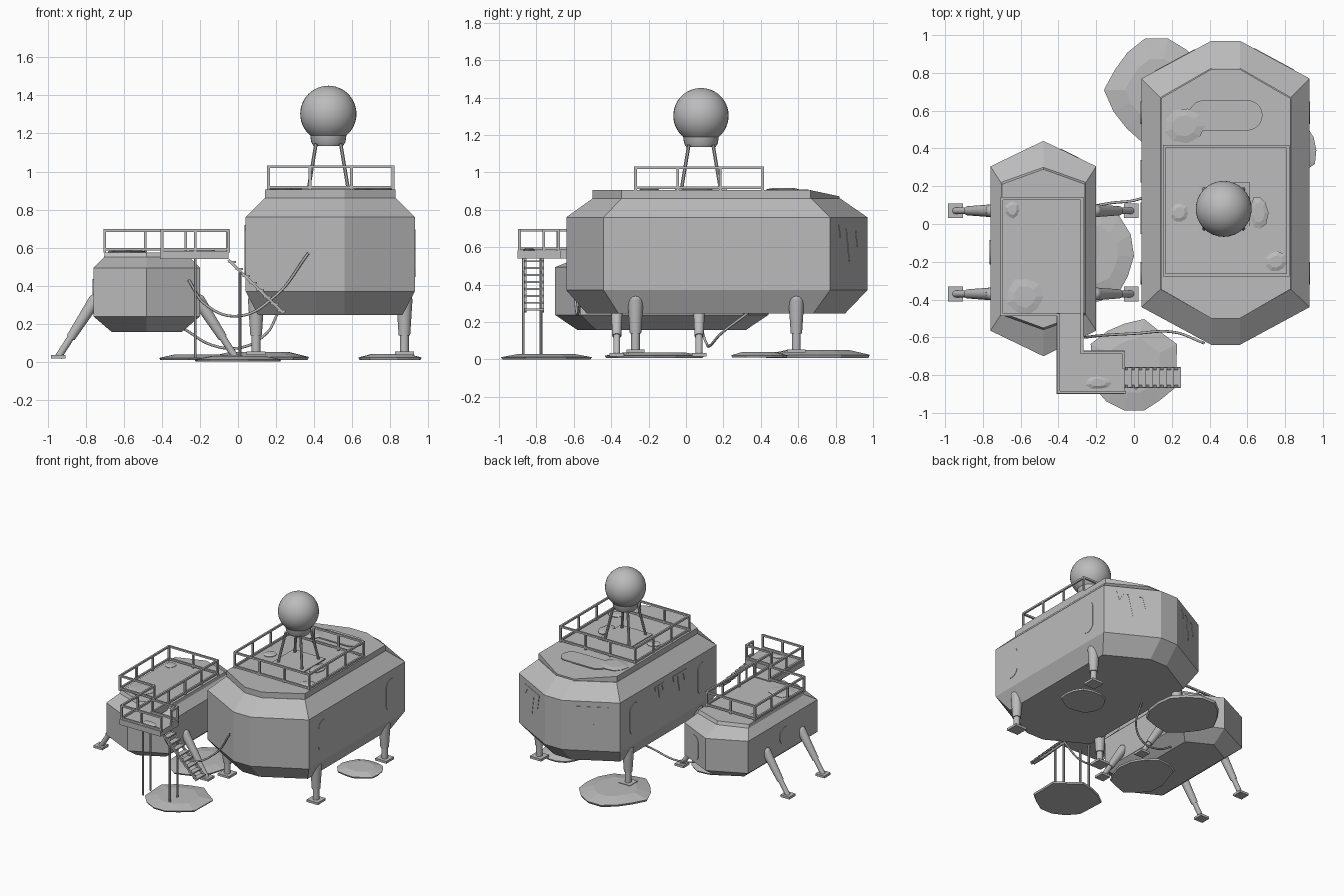
import bpy, bmesh, math, random
from mathutils import Vector, Matrix

if "Cube" in bpy.data.objects:
    bpy.data.objects.remove(bpy.data.objects["Cube"])

grey = bpy.data.materials.new("plain_grey")
grey.use_nodes = True
tint = (0.5, 0.5, 0.5, 1)
grey.diffuse_color = tint
grey.node_tree.nodes["Principled BSDF"].inputs["Base Color"].default_value = tint


def finish(name, bm, smooth=False):
    bmesh.ops.remove_doubles(bm, verts=bm.verts, dist=0.0003)
    bmesh.ops.recalc_face_normals(bm, faces=bm.faces)
    me = bpy.data.meshes.new(name)
    bm.to_mesh(me)
    bm.free()
    me.materials.append(grey)
    ob = bpy.data.objects.new(name, me)
    bpy.context.collection.objects.link(ob)
    if smooth:
        bpy.ops.object.select_all(action="DESELECT")
        ob.select_set(True)
        bpy.context.view_layer.objects.active = ob
        bpy.ops.object.shade_smooth_by_angle(angle=math.radians(35))
    return ob


def loft(name, rings, smooth=False):
    """Bridge rings of 3D points and cap both ends."""
    bm = bmesh.new()
    loops = [[bm.verts.new(p) for p in ring] for ring in rings]
    n = len(loops[0])
    for a, b in zip(loops, loops[1:]):
        for i in range(n):
            j = (i + 1) % n
            bm.faces.new((a[i], a[j], b[j], b[i]))
    bm.faces.new(loops[0][::-1])
    bm.faces.new(loops[-1])
    return finish(name, bm, smooth)


def slab(name, outline, z0, z1):
    return loft(name, [[(x, y, z) for x, y in outline] for z in (z0, z1)])


def beam(bm, a, b, r1, r2=None, sides=4):
    a, b = Vector(a), Vector(b)
    d = b - a
    m = Matrix.Translation((a + b) / 2) @ d.to_track_quat("Z", "Y").to_matrix().to_4x4()
    m = m @ Matrix.Rotation(math.pi / sides, 4, "Z")
    bmesh.ops.create_cone(bm, cap_ends=True, segments=sides, radius1=r1,
                          radius2=r1 if r2 is None else r2, depth=d.length, matrix=m)


def box(bm, centre, size):
    m = Matrix.Translation(centre) @ Matrix.Diagonal((*size, 1))
    bmesh.ops.create_cube(bm, size=1, matrix=m)


def ring(cx, hx, y0, y1, d, f, z):
    """Elongated hull outline: straight sides, pointed or blunt ends."""
    pts = [(-hx, y0 + d), (-f, y0), (f, y0), (hx, y0 + d),
           (hx, y1 - d), (f, y1), (-f, y1), (-hx, y1 - d)]
    return [(cx + x, y, z) for x, y in pts]


# Large module: hull and roof slab whose rear end slopes down
BX = 0.485
loft("large_hull", [ring(BX, 0.38, -0.53, 0.85, 0.17, 0.075, 0.245),
                    ring(BX, 0.445, -0.64, 0.97, 0.2, 0.075, 0.37),
                    ring(BX, 0.445, -0.64, 0.97, 0.2, 0.075, 0.76),
                    ring(BX, 0.345, -0.5, 0.825, 0.155, 0.075, 0.86)])
top = [(x, y, 0.905 if y < 0.7 else 0.872)
       for x, y, z in ring(BX, 0.343, -0.5, 0.82, 0.155, 0.075, 0)]
loft("large_roof", [ring(BX, 0.343, -0.5, 0.82, 0.155, 0.075, 0.855), top])

# Small module
SX = -0.48
loft("small_hull", [ring(SX, 0.185, -0.58, 0.32, 0.1, 0, 0.157),
                    ring(SX, 0.28, -0.7, 0.44, 0.135, 0, 0.238),
                    ring(SX, 0.28, -0.7, 0.44, 0.135, 0, 0.493),
                    ring(SX, 0.225, -0.56, 0.3, 0.08, 0, 0.55),
                    ring(SX, 0.22, -0.55, 0.29, 0.08, 0, 0.575)])

# Entry platform and walkway
slab("entry_platform", [(-0.41, -0.9), (-0.05, -0.9), (-0.05, -0.67), (-0.27, -0.67),
                        (-0.27, -0.47), (-0.41, -0.47)], 0.54, 0.583)


def railing(name, path, z0, z1, gap=0.22):
    bm = bmesh.new()
    for (ax, ay), (bx, by) in zip(path, path[1:]):
        for z in (z0 + 0.012, z1):
            beam(bm, (ax, ay, z), (bx, by, z), 0.01)
        n = max(1, round(math.hypot(bx - ax, by - ay) / gap))
        for i in range(n + 1):
            x, y = ax + (bx - ax) * i / n, ay + (by - ay) * i / n
            box(bm, (x, y, (z0 + z1) / 2), (0.014, 0.014, z1 - z0 + 0.012))
    finish(name, bm)


railing("roof_railing", [(0.16, -0.27), (0.815, -0.27), (0.815, 0.41),
                         (0.16, 0.41), (0.16, -0.27)], 0.905, 1.025)
railing("walkway_outer_railing", [(-0.05, -0.89), (-0.4, -0.89), (-0.4, -0.48), (-0.7, -0.48),
                                  (-0.7, 0.135), (-0.275, 0.135)], 0.58, 0.69)
railing("walkway_inner_railing", [(-0.275, 0.135), (-0.275, -0.68), (-0.055, -0.68),
                                  (-0.055, -0.76)], 0.58, 0.69)

# Stairs and platform posts
bm = bmesh.new()
for i in range(8):
    box(bm, (-0.03 + 0.037 * i, -0.812, 0.525 - 0.037 * i), (0.04, 0.105, 0.01))
for y in (-0.86, -0.765):
    beam(bm, (-0.05, y, 0.535), (0.24, y, 0.255), 0.01)
finish("stairs", bm)
bm = bmesh.new()
for y in (-0.87, -0.775):
    beam(bm, (-0.225, y, 0.02), (-0.225, y, 0.55), 0.008, sides=8)
    beam(bm, (0.01, y, 0.02), (0.01, y, 0.47), 0.008, sides=8)
finish("platform_posts", bm)

# Antenna dome turned from a profile, with its splayed stand
DX, DY = 0.475, 0.08
profile = [(0.078, 1.135), (0.09, 1.155)]
for i in range(20):
    t = math.radians(-50 + 139 * i / 19)
    profile.append((0.148 * math.cos(t), 1.303 + 0.148 * math.sin(t)))
circle = [(math.cos(a * math.tau / 32), math.sin(a * math.tau / 32)) for a in range(32)]
loft("dome", [[(DX + r * c, DY + r * s, z) for c, s in circle] for r, z in profile], True)
bm = bmesh.new()
box(bm, (DX, DY, 0.908), (0.28, 0.28, 0.008))
for sx in (-1, 1):
    for sy in (-1, 1):
        beam(bm, (DX + sx * 0.105, DY + sy * 0.105, 0.905),
             (DX + sx * 0.065, DY + sy * 0.065, 1.145), 0.01, sides=8)
finish("dome_stand", bm)


# Landing legs
def leg(name, hip, foot, r):
    hip, foot = Vector(hip), Vector(foot)
    knee = hip.lerp(foot, 0.66)
    bm = bmesh.new()
    bmesh.ops.create_uvsphere(bm, u_segments=16, v_segments=8, radius=r,
                              matrix=Matrix.Translation(hip))
    beam(bm, hip, knee, r, r * 0.72, 16)
    beam(bm, knee, foot, r * 0.55, sides=16)
    box(bm, foot, (r * 2.3, r * 2.3, 0.018))
    finish(name, bm, True)


for side, s in (("left", 1), ("right", -1)):
    for end, y, ys in (("front", -0.27, -0.37), ("rear", 0.59, 0.07)):
        leg(f"large_{end}_{side}_leg", (BX + s * 0.39, y, 0.32), (BX + s * 0.39, y, 0.045), 0.043)
        leg(f"small_{end}_{side}_leg", (SX + s * 0.275, ys, 0.32), (SX + s * 0.465, ys, 0.025), 0.034)


# Sagging cables
def cable(name, points):
    cu = bpy.data.curves.new(name, "CURVE")
    cu.dimensions = "3D"
    cu.bevel_depth = 0.007
    cu.bevel_resolution = 2
    sp = cu.splines.new("BEZIER")
    sp.bezier_points.add(len(points) - 1)
    for bp, p in zip(sp.bezier_points, points):
        bp.co = p
        bp.handle_left_type = bp.handle_right_type = "AUTO"
    cu.materials.append(grey)
    bpy.context.collection.objects.link(bpy.data.objects.new(name, cu))


cable("front_cable", [(-0.26, -0.6, 0.43), (-0.17, -0.59, 0.3), (0, -0.58, 0.24),
                      (0.19, -0.57, 0.34), (0.37, -0.63, 0.57)])
cable("rear_cable", [(-0.28, 0.08, 0.17), (-0.13, 0.11, 0.085), (0.02, 0.13, 0.075),
                     (0.14, 0.19, 0.14), (0.21, 0.34, 0.255)])


# Ground drifts and thin patches lying on the decks
def drift(name, cx, cy, rx, ry, z, h, seed, n=14):
    rnd = random.Random(seed)
    edge = []
    for i in range(n):
        a, k = i * math.tau / n, rnd.uniform(0.9, 1.06)
        edge.append((math.cos(a) * rx * k, math.sin(a) * ry * k))
    loft(name, [[(cx + x * s, cy + y * s, z + h * t) for x, y in edge]
                for s, t in ((0.97, 0), (1, 0.4), (0.6, 1))])


drift("rear_drift", 0.12, 0.71, 0.27, 0.28, 0.008, 0.042, 3)
drift("middle_drift", -0.21, -0.17, 0.21, 0.26, 0.008, 0.03, 5)
drift("front_drift", 0.0, -0.75, 0.24, 0.25, 0, 0.03, 8)
drift("side_drift", 0.8, 0.39, 0.17, 0.16, 0.01, 0.03, 11)
patches = [(0.265, 0.52, 0.11, 0.09, 0.903), (0.24, 0.06, 0.05, 0.05, 0.903),
           (0.66, 0.06, 0.05, 0.09, 0.903), (0.75, -0.2, 0.06, 0.055, 0.903),
           (-0.58, -0.385, 0.1, 0.1, 0.573), (-0.645, 0.075, 0.04, 0.045, 0.573),
           (-0.19, -0.84, 0.07, 0.035, 0.581)]
for i, (x, y, rx, ry, z) in enumerate(patches):
    drift(f"deck_patch_{i + 1}", x, y, rx, ry, z, 0.014, i + 20, 9)


# Thin plates on walls: outline in (along, up), pushed outwards
def wall_plate(name, origin, along, outline, t=0.005):
    u = Vector((*along, 0)).normalized()
    out = u.cross(Vector((0, 0, 1)))
    base = [Vector(origin) + u * a + Vector((0, 0, b)) for a, b in outline]
    loft(name, [[p - out * t for p in base], [p + out * t for p in base]])


def capsule(w, h, n=8):
    """Rounded slot of overall width w and height h."""
    r = min(w, h) / 2
    pts = []
    for i in range(4 * n):
        a = (i + 0.5) * math.tau / (4 * n)
        c, s = math.cos(a), math.sin(a)
        pts.append((math.copysign(w / 2 - r, c) + r * c, math.copysign(h / 2 - r, s) + r * s))
    return pts


for y in (0.59, -0.26):
    wall_plate("large_right_window", (0.04, y, 0.57), (0, -1), capsule(0.12, 0.25))
    wall_plate("large_left_window", (0.93, y, 0.57), (0, 1), capsule(0.12, 0.25), 0.003)
wall_plate("small_side_window", (-0.76, -0.15, 0.37), (0, -1), capsule(0.13, 0.13))
wall_plate("small_rear_door", (-0.34, 0.37, 0.36), (-0.28, 0.14), capsule(0.11, 0.19))
slab("roof_hatch", [(BX + x, 0.575 + y) for x, y in capsule(0.39, 0.16)], 0.9, 0.909)

icicles = [(-0.12, 0), (-0.1, -0.07), (-0.07, -0.02), (-0.035, -0.02), (0, -0.2),
           (0.035, -0.03), (0.07, -0.03), (0.09, -0.12), (0.12, 0)]
wall_plate("rear_left_icicles", (0.74, 0.87, 0.72), (-0.37, 0.2), icicles)
wall_plate("rear_right_icicles", (0.22, 0.865, 0.72), (-0.37, -0.2), icicles)
for y, s in ((0.28, 0.5), (0.03, 0.7)):
    wall_plate("side_icicles", (0.04, y, 0.72), (0, -1), [(a * s, b * s) for a, b in icicles])
